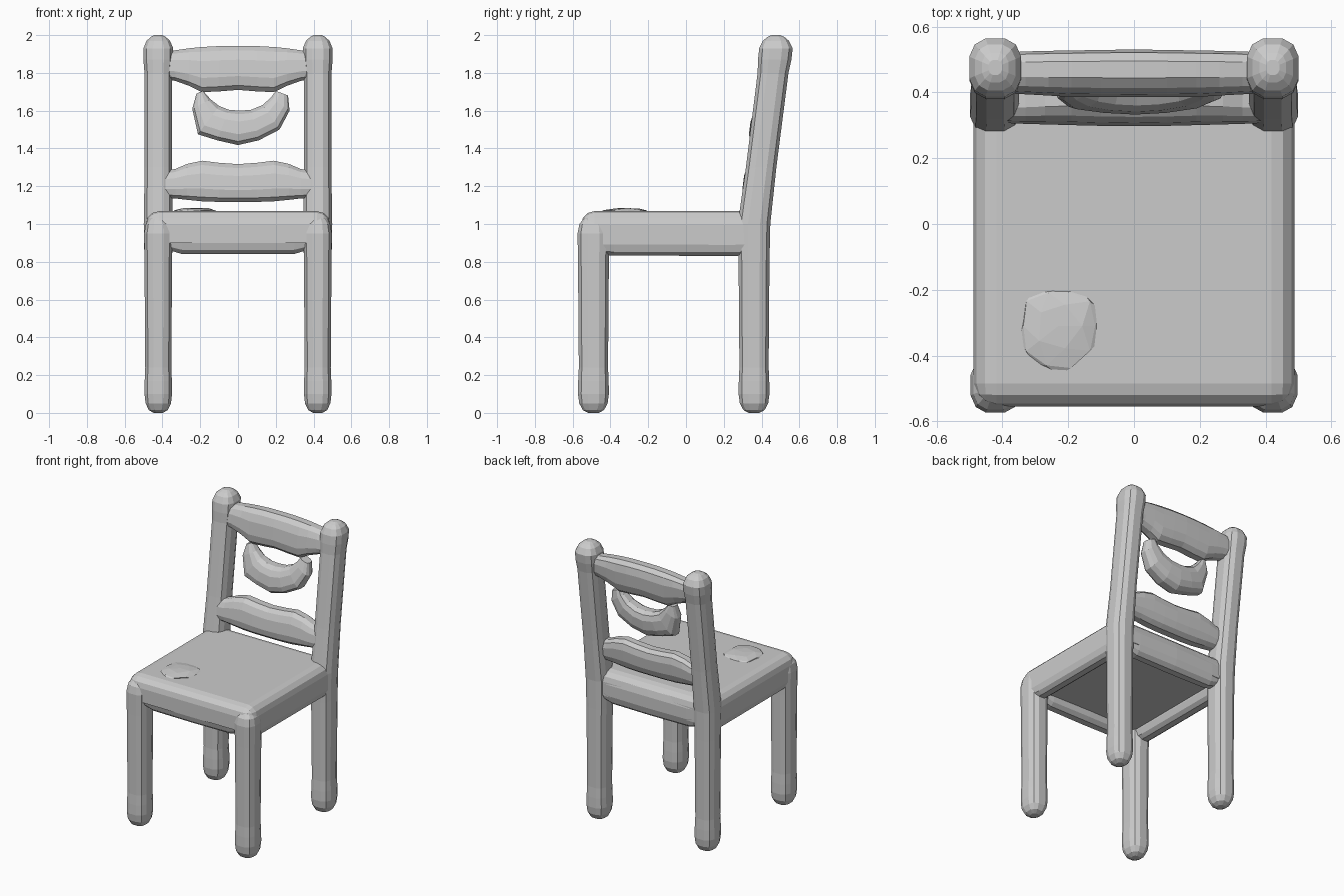
import bpy, bmesh, math, random
from mathutils import Vector

random.seed(4)
old = bpy.data.objects.get("Cube")
if old:
    bpy.data.objects.remove(old)

grey = bpy.data.materials.new("plain grey")
grey.use_nodes = True
grey.diffuse_color = (0.6, 0.6, 0.6, 1)
grey.node_tree.nodes["Principled BSDF"].inputs["Base Color"].default_value = (0.6, 0.6, 0.6, 1)


def finish(name, bm):
    """Turn a bmesh into a named, flat-shaded object."""
    bmesh.ops.recalc_face_normals(bm, faces=bm.faces)
    mesh = bpy.data.meshes.new(name)
    bm.to_mesh(mesh)
    bm.free()
    mesh.materials.append(grey)
    obj = bpy.data.objects.new(name, mesh)
    bpy.context.collection.objects.link(obj)
    return obj


def loft(name, sections, sides=12, power=0.75):
    """Skin rounded-square rings, each given as (centre, half axis u, half axis v)."""
    bm = bmesh.new()
    rings = []
    reach = math.cos(math.pi / sides) ** power
    for centre, u, v in sections:
        ring = []
        for i in range(sides):
            a = math.tau * (i + 0.5) / sides
            c, s = math.cos(a), math.sin(a)
            p = (Vector(u) * math.copysign(abs(c) ** power, c)
                 + Vector(v) * math.copysign(abs(s) ** power, s))
            ring.append(bm.verts.new(Vector(centre) + p / reach))
        rings.append(ring)
    for a, b in zip(rings, rings[1:]):
        for i in range(sides):
            j = (i + 1) % sides
            bm.faces.new((a[i], a[j], b[j], b[i]))
    bm.faces.new(rings[0])
    bm.faces.new(rings[-1])
    return finish(name, bm)


def post_y(z):
    """Depth of the back posts, which lean backward above the seat."""
    return 0.36 + min(max(0, z - 1.0), 0.92) * 0.126


def upright(name, x, y_at, profile):
    loft(name, [((x, y_at(z), z), (r, 0, 0), (0, r * 1.12, 0)) for z, r in profile])


def rail(name, outline, depth, y_at):
    """Horizontal bar across x; outline rows are x, bottom z, top z."""
    sections = []
    for x, low, high in outline:
        z = (low + high) / 2
        h = (high - low) / 2
        lean = y_at(high) - y_at(z)
        swell = depth * (1 - 0.9 * x * x)
        sections.append(((x, y_at(z), z), (0, swell, 0), (0, lean, h)))
    loft(name, sections)


def mirrored(half):
    """Complete an outline given from the centre to the left end."""
    return [(-x, low, high) for x, low, high in reversed(half[1:])] + half


# Legs and leaning back posts with rounded ends
foot = [(0, 0.025), (0.015, 0.05), (0.05, 0.067), (0.1, 0.073), (0.17, 0.072), (0.24, 0.069)]
front_profile = foot + [(0.8, 0.073), (0.95, 0.075), (1.0, 0.066), (1.03, 0.045)]
back_profile = foot + [(0.8, 0.073), (1.0, 0.077), (1.3, 0.072), (1.8, 0.073),
                       (1.87, 0.079), (1.93, 0.079), (1.97, 0.062), (1.99, 0.04), (2.0, 0.02)]
for side, x in (("left", 0.422), ("right", -0.422)):
    upright(side + "_front_leg", x, lambda z: -0.49, front_profile)
    upright(side + "_back_post", x, post_y, back_profile)

# Seat panel, softened on the top and at the corners
bm = bmesh.new()
bmesh.ops.create_cube(bm, size=1)
for v in bm.verts:
    v.co = (v.co.x * 0.976, v.co.y * 0.975 - 0.0675, v.co.z * 0.168 + 0.984)
upper = [e for e in bm.edges if max(v.co.z for v in e.verts) > 1]
bmesh.ops.bevel(bm, geom=upper, offset=0.07, segments=3, profile=0.5, affect='EDGES')
finish("seat_panel", bm)

# Shallow uneven lump on the seat
bm = bmesh.new()
bmesh.ops.create_icosphere(bm, subdivisions=2, radius=1)
for v in bm.verts:
    k = random.uniform(0.8, 1.1)
    v.co = (v.co.x * 0.13 * k - 0.23, v.co.y * 0.14 * k - 0.31, v.co.z * 0.028 * k + 1.059)
finish("seat_lump", bm)

# Aprons below the seat
apron = mirrored([(0, 0.84, 1.055), (0.3, 0.842, 1.05), (0.36, 0.86, 1.045), (0.4, 0.88, 1.03)])
for name, y, half in (("front_apron", -0.49, 0.064), ("back_apron", 0.363, 0.064)):
    rail(name, apron, half, lambda z: y)
for side, x in (("left", 0.429), ("right", -0.429)):
    loft(side + "_apron", [((x, y, 0.925), (0.059, 0, 0), (0, 0, h))
                           for y, h in ((-0.5, 0.085), (-0.38, 0.092), (0.25, 0.094), (0.36, 0.09))])

# Back rails
rail("top_rail", mirrored([(0, 1.71, 1.943), (0.1, 1.702, 1.942), (0.19, 1.698, 1.937), (0.26, 1.732, 1.93),
                           (0.33, 1.757, 1.92), (0.4, 1.77, 1.91)]),
     0.068, lambda z: post_y(z) - 0.006)
rail("lower_rail", mirrored([(0, 1.117, 1.317), (0.1, 1.117, 1.324), (0.19, 1.12, 1.335), (0.27, 1.128, 1.318),
                             (0.33, 1.135, 1.292), (0.4, 1.14, 1.28)]),
     0.065, lambda z: post_y(z) - 0.02)

# Crescent ornament: outer and inner edge points in x, z
crescent = [(-0.22, 1.69, -0.185, 1.705), (-0.242, 1.61, -0.145, 1.66), (-0.212, 1.475, -0.1, 1.625),
            (-0.11, 1.443, -0.05, 1.605), (0, 1.418, 0.01, 1.6), (0.11, 1.443, 0.07, 1.605),
            (0.22, 1.5, 0.13, 1.63), (0.273, 1.6, 0.175, 1.67), (0.265, 1.68, 0.2, 1.705)]
sections = []
for i, (ox, oz, ix, iz) in enumerate(crescent):
    z = (oz + iz) / 2
    thick = 0.032 + 0.037 * math.sin(math.pi * i / (len(crescent) - 1))
    half = (iz - oz) / 2
    sections.append((((ox + ix) / 2, post_y(z) - 0.018, z),
                     ((ix - ox) / 2, half * 0.126, half), (0, thick, 0)))
loft("crescent_ornament", sections)
